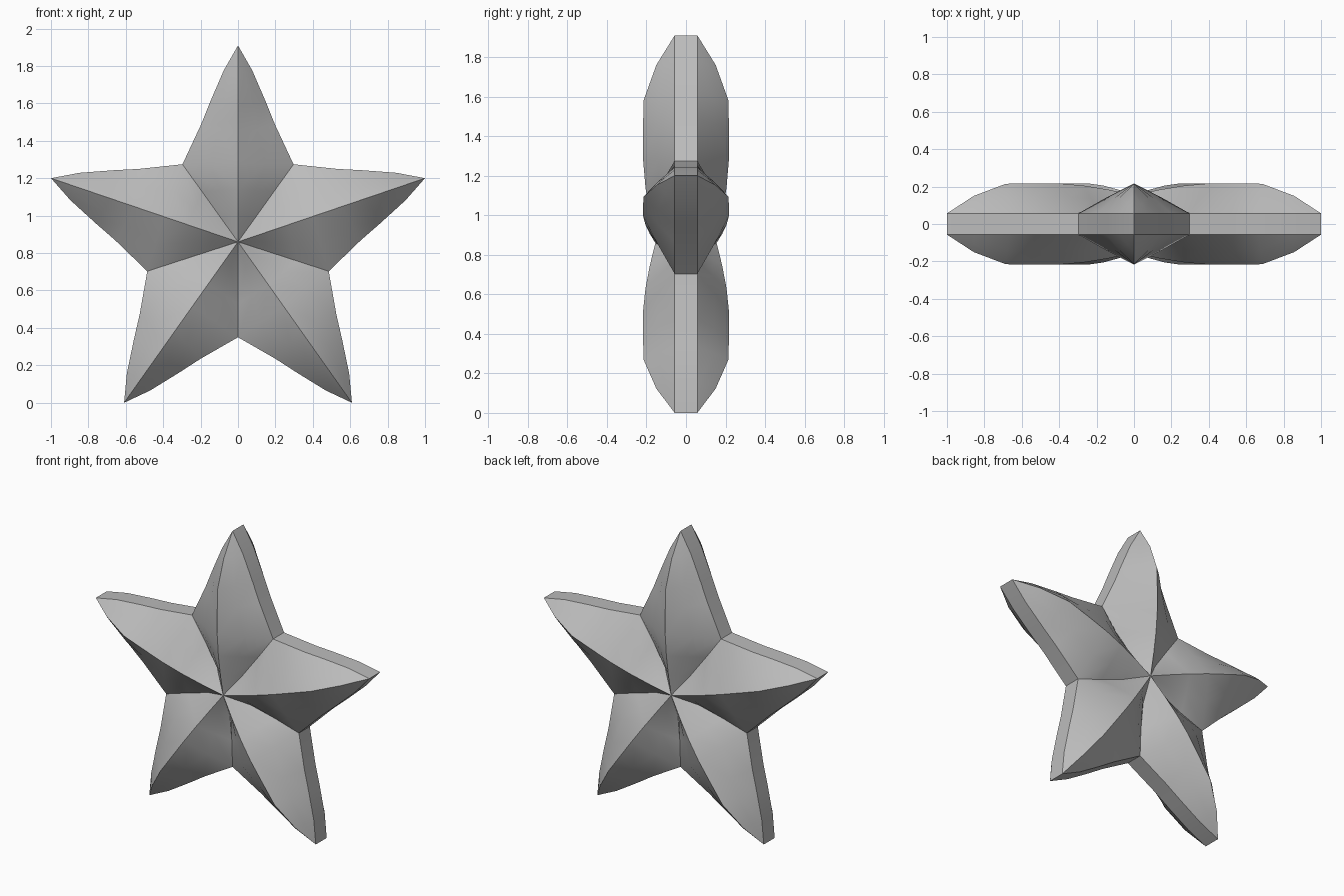
import bpy
import bmesh
from math import cos, sin, radians
from mathutils import Vector

cube = bpy.data.objects.get("Cube")
if cube:
    bpy.data.objects.remove(cube, do_unlink=True)

CENTRE_Z, RIM, HUB, INNER = 0.86, 0.057, 0.155, 0.51
# Arm direction in degrees and length, going round
ARMS = [(90, 1.05), (18.8, 1.056), (-54.7, 1.054), (-125.3, 1.054), (-198.8, 1.056)]
# Ridge stations: distance along the arm, height
RIDGE = [(0, HUB), (0.14, 0.183), (0.28, 0.205), (0.42, 0.217), (0.58, 0.217),
         (0.72, 0.215), (0.9, 0.15), (1.05, RIM)]
# Valley stations up to the inner corner: distance, height
VALLEY = [(0, HUB), (0.16, 0.085), (0.33, 0.065), (INNER, RIM)]
# Outer edge from corner to tip: fraction of the way, outward bulge
EDGE = [(0.33, 0.0), (0.53, 0.008), (0.79, 0.014), (1, 0)]
MID_LIFT = [0, 0.0, 0.002, 0.004, 0.006, 0.008, 0.004, 0]


def polar(angle, r):
    return Vector((cos(radians(angle)) * r, 0, sin(radians(angle)) * r))


def place(p, depth, side):
    return Vector((p.x, depth * side, p.z + CENTRE_Z))


def half_arm(bm, angle, length, valley_angle):
    tip, corner = polar(angle, length), polar(valley_angle, INNER)
    out = (corner - tip * (corner.dot(tip) / tip.length_squared)).normalized()
    ridge = [(polar(angle, r * length / 1.05), y) for r, y in RIDGE]
    border = [(polar(valley_angle, r), y) for r, y in VALLEY]
    border += [(corner.lerp(tip, f) + out * b, RIM) for f, b in EDGE]
    for side in (-1, 1):
        # Sloping face from ridge to border
        rows = []
        for (a, ya), (b, yb), lift in zip(ridge, border, MID_LIFT):
            points = (place(a, ya, side), place((a + b) / 2, (ya + yb) / 2 + lift, side),
                      place(b, yb, side))
            rows.append([bm.verts.new(p) for p in points])
        for r0, r1 in zip(rows, rows[1:]):
            for i in range(2):
                bm.faces.new((r0[i], r0[i + 1], r1[i + 1], r1[i]))
    # Flat rim strip joining front and back
    strip = [[bm.verts.new(place(p, RIM, s)) for s in (-1, 1)] for p, _ in border[3:]]
    for a, b in zip(strip, strip[1:]):
        bm.faces.new((a[0], a[1], b[1], b[0]))


bm = bmesh.new()
for i, (angle, length) in enumerate(ARMS):
    before = ARMS[i - 1][0] + (360 if i == 0 else 0)
    after = ARMS[(i + 1) % 5][0] - (360 if i == 4 else 0)
    if i == 0:
        before = ARMS[-1][0] + 360
    for other in (before, after):
        half_arm(bm, angle, length, (angle + other) / 2)
bmesh.ops.remove_doubles(bm, verts=bm.verts, dist=0.0005)
bmesh.ops.dissolve_degenerate(bm, edges=bm.edges, dist=0.0001)
bmesh.ops.recalc_face_normals(bm, faces=bm.faces)

mesh = bpy.data.meshes.new("star")
bm.to_mesh(mesh)
bm.free()
star = bpy.data.objects.new("star", mesh)
bpy.context.collection.objects.link(star)

grey = bpy.data.materials.new("plain grey")
grey.use_nodes = True
colour = (0.5, 0.5, 0.5, 1)
grey.diffuse_color = colour
grey.node_tree.nodes["Principled BSDF"].inputs["Base Color"].default_value = colour
mesh.materials.append(grey)

bpy.ops.object.select_all(action="DESELECT")
star.select_set(True)
bpy.context.view_layer.objects.active = star
bpy.ops.object.shade_smooth_by_angle(angle=radians(30))
